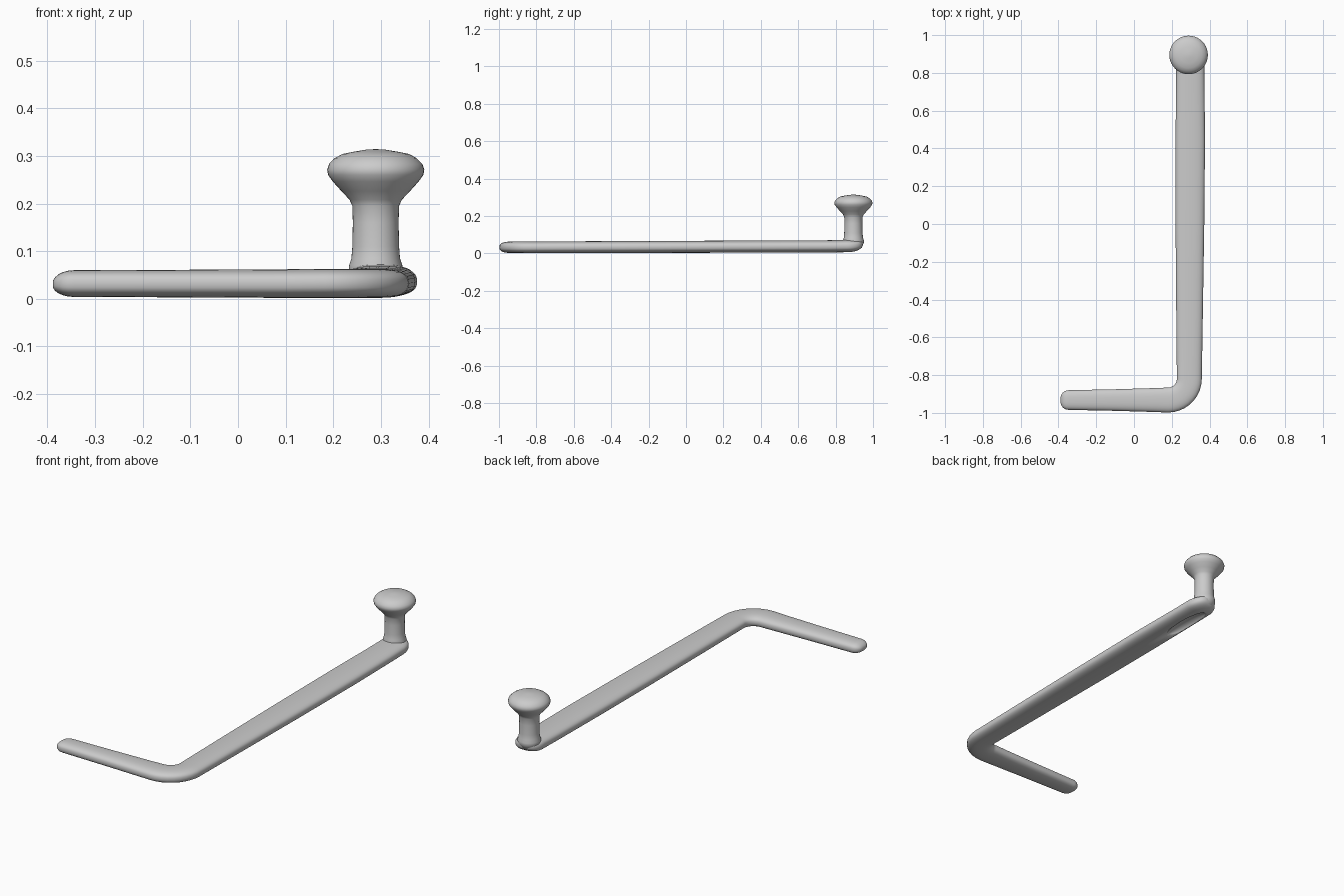
import bpy, bmesh
from math import sin, cos, pi, radians
from mathutils import Vector

cube = bpy.data.objects.get("Cube")
if cube:
    bpy.data.objects.remove(cube, do_unlink=True)

grey = bpy.data.materials.new("plain grey")
grey.use_nodes = True
COLOUR = (0.6, 0.6, 0.6, 1)
grey.diffuse_color = COLOUR
grey.node_tree.nodes["Principled BSDF"].inputs["Base Color"].default_value = COLOUR


def finish(name, bm):
    bmesh.ops.recalc_face_normals(bm, faces=bm.faces)
    mesh = bpy.data.meshes.new(name)
    bm.to_mesh(mesh)
    bm.free()
    for p in mesh.polygons:
        p.use_smooth = True
    mesh.materials.append(grey)
    obj = bpy.data.objects.new(name, mesh)
    bpy.context.scene.collection.objects.link(obj)
    return obj


def skin(bm, rings):
    # bridge successive rings and cap both ends
    n = len(rings[0])
    for a, b in zip(rings, rings[1:]):
        for i in range(n):
            j = (i + 1) % n
            bm.faces.new((a[i], a[j], b[j], b[i]))
    bm.faces.new(rings[0])
    bm.faces.new(rings[-1])


def power(v, e):
    return (1 if v >= 0 else -1) * abs(v) ** e


# Bar: stations of (x, y, half width, bottom, top), rounded at both ends
stations = []
for k in range(1, 7):
    t = radians(15 * k)
    stations.append((-0.345 - 0.045 * cos(t), -0.932, 0.052 * sin(t) ** 0.8,
                     0.03 - 0.026 * sin(t), 0.03 + 0.03 * sin(t)))
stations += [(-0.1, -0.932, 0.057, 0.003, 0.061), (0.1, -0.932, 0.063, 0.002, 0.062)]
for k in range(10):
    t = radians(-90 + 10 * k)
    stations.append((0.18 + 0.113 * cos(t), -0.819 + 0.113 * sin(t), 0.066, 0.002, 0.063))
stations += [(0.294, -0.5, 0.07, 0.002, 0.065), (0.296, 0.0, 0.076, 0.003, 0.067),
             (0.298, 0.45, 0.078, 0.004, 0.069), (0.298, 0.75, 0.075, 0.005, 0.07)]
for k in range(9):
    t = radians(10 * k)
    c = cos(t)
    stations.append((0.298 - 0.006 * sin(t), 0.86 + 0.085 * sin(t), 0.074 * c ** 0.8,
                     0.052 - 0.046 * c ** 0.8, 0.062 + 0.01 * c))

bm = bmesh.new()
rings = []
for i, (x, y, w, z0, z1) in enumerate(stations):
    a, b = stations[max(i - 1, 0)], stations[min(i + 1, len(stations) - 1)]
    d = Vector((b[0] - a[0], b[1] - a[1], 0)).normalized()
    side = Vector((d.y, -d.x, 0))
    ring = []
    for s in range(32):
        t = 2 * pi * s / 32
        p = Vector((x, y, (z0 + z1) / 2 + (z1 - z0) / 2 * power(sin(t), 0.75)))
        ring.append(bm.verts.new(p + side * w * power(cos(t), 0.8)))
    rings.append(ring)
skin(bm, rings)
bar = finish("bent_bar", bm)

# Shallow scoop under the knob end
bm = bmesh.new()
bmesh.ops.create_uvsphere(bm, u_segments=32, v_segments=16, radius=1)
for v in bm.verts:
    v.co = Vector((0.275 + 0.04 * v.co.x, 0.74 + 0.15 * v.co.y, 0.03 * v.co.z))
cutter = finish("scoop_cutter", bm)
cutter.hide_render = True
cutter.hide_viewport = True
cut = bar.modifiers.new("scoop", "BOOLEAN")
cut.operation = "DIFFERENCE"
cut.object = cutter
cut.solver = "EXACT"

# Post and knob: one turned profile of (radius, height)
profile = [(0.045, 0.03), (0.056, 0.058), (0.056, 0.07), (0.051, 0.085), (0.049, 0.11),
           (0.048, 0.16), (0.049, 0.195), (0.055, 0.208), (0.072, 0.226), (0.09, 0.246),
           (0.1, 0.26), (0.102, 0.271), (0.098, 0.283), (0.086, 0.295), (0.07, 0.304),
           (0.045, 0.309), (0.02, 0.313), (0.004, 0.314)]
bm = bmesh.new()
rings = [[bm.verts.new((0.289 + r * cos(2 * pi * s / 40), 0.895 + r * sin(2 * pi * s / 40), z))
          for s in range(40)] for r, z in profile]
skin(bm, rings)
finish("knob_post", bm)
